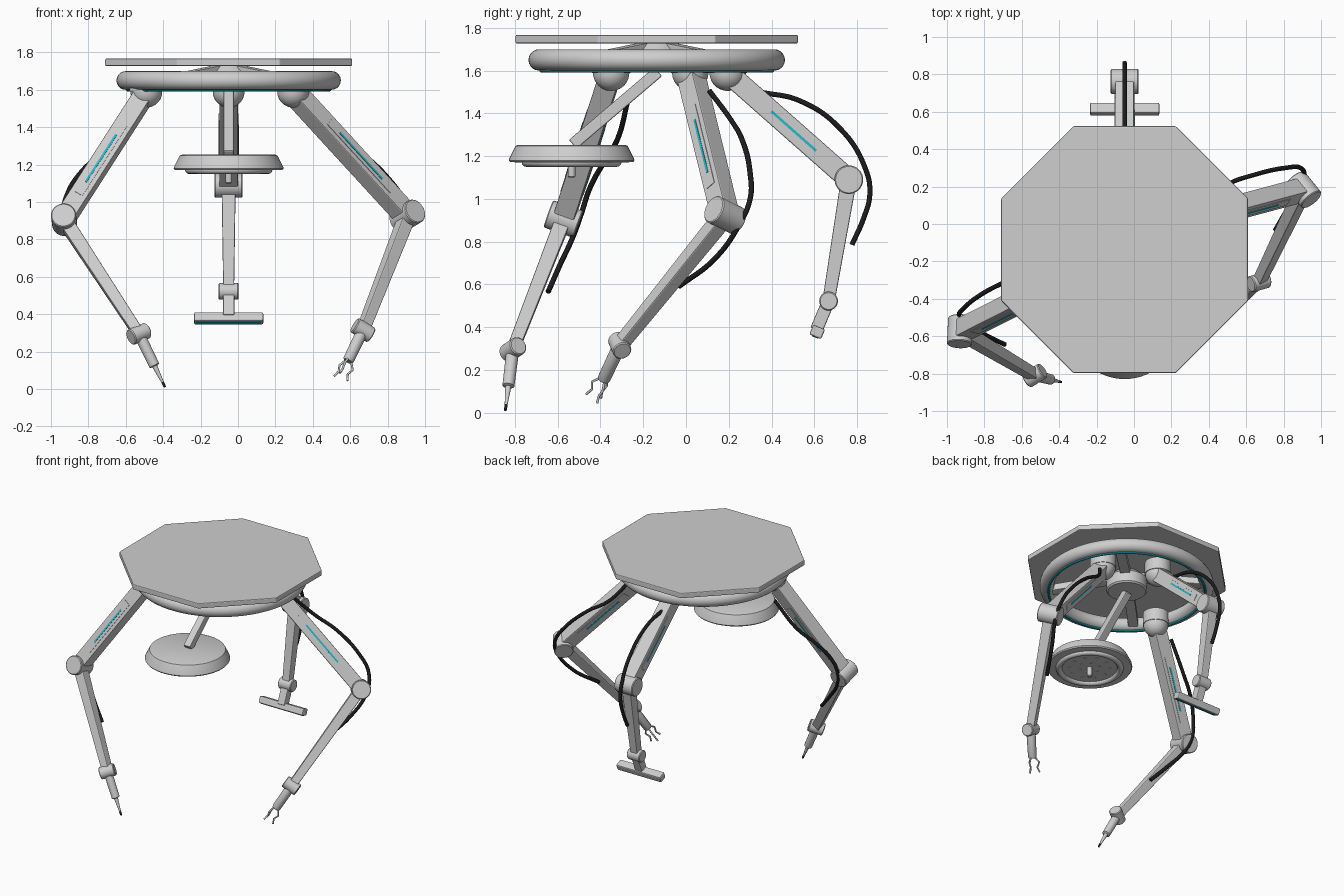
import bpy, bmesh, math
from mathutils import Vector, Matrix

if "Cube" in bpy.data.objects:
    bpy.data.objects.remove(bpy.data.objects["Cube"])

V = Vector


def material(name, rgb):
    m = bpy.data.materials.new(name)
    m.diffuse_color = (*rgb, 1)
    m.use_nodes = True
    m.node_tree.nodes["Principled BSDF"].inputs["Base Color"].default_value = m.diffuse_color
    return m


SHELL = material("light_grey", (0.62, 0.62, 0.62))
GLOW = material("cyan", (0.02, 0.48, 0.58))
BLACK = material("black", (0.012, 0.012, 0.012))


def finish(name, bm, mat, smooth=True, bevel=0):
    bmesh.ops.recalc_face_normals(bm, faces=bm.faces)
    me = bpy.data.meshes.new(name)
    bm.to_mesh(me)
    bm.free()
    me.materials.append(mat)
    ob = bpy.data.objects.new(name, me)
    bpy.context.collection.objects.link(ob)
    bpy.ops.object.select_all(action='DESELECT')
    bpy.context.view_layer.objects.active = ob
    ob.select_set(True)
    if bevel:
        mod = ob.modifiers.new("bevel", 'BEVEL')
        mod.width, mod.segments = bevel, 2
    if smooth:
        bpy.ops.object.shade_smooth_by_angle(angle=math.radians(35))
    return ob


def frame(a, d, side):
    """Matrix at a with z along d and x along side."""
    z = d.normalized()
    x = (side - z * side.dot(z)).normalized()
    y = z.cross(x)
    return Matrix.Translation(a) @ Matrix((x, y, z)).transposed().to_4x4()


def beam(name, a, b, side, w0, w1, h0=None, h1=None, mat=SHELL, bevel=0.006):
    """Tapered box from a to b; w is measured along side."""
    h0, h1 = h0 or w0, h1 or w1
    bm = bmesh.new()
    bmesh.ops.create_cube(bm, size=1)
    length = (b - a).length
    for v in bm.verts:
        w, h = (w1, h1) if v.co.z > 0 else (w0, h0)
        v.co = V((v.co.x * w, v.co.y * h, (v.co.z + 0.5) * length))
    bm.transform(frame(a, b - a, side))
    return finish(name, bm, mat, False, bevel)


def lathe(name, profile, origin, axis=V((0, 0, 1)), seg=48, mat=SHELL, closed=False):
    """Spin (radius, height) points round an axis."""
    bm = bmesh.new()
    pts = profile + [profile[0]] if closed else profile
    vs = [bm.verts.new((r, 0, z)) for r, z in pts]
    es = [bm.edges.new(p) for p in zip(vs, vs[1:])]
    bmesh.ops.spin(bm, geom=vs + es, cent=(0, 0, 0), axis=(0, 0, 1), angle=math.tau,
                   steps=seg, use_duplicate=False)
    bmesh.ops.remove_doubles(bm, verts=bm.verts, dist=1e-5)
    side = V((1, 0, 0)) if abs(axis.normalized().x) < 0.9 else V((0, 1, 0))
    bm.transform(frame(origin, axis, side))
    return finish(name, bm, mat)


def circle(major, minor, n):
    return [(major + minor * math.cos(i * math.tau / n), minor * math.sin(i * math.tau / n))
            for i in range(n)]


def joint(name, c, axis, r, length):
    h, b = length / 2, 0.005
    lathe(name, [(0, -h), (r - b, -h), (r, -h + b), (r, h - b), (r - b, h), (0, h)], c, axis, 32)


def tube(name, pts, r, mat, kind='BEZIER'):
    cu = bpy.data.curves.new(name, 'CURVE')
    cu.dimensions, cu.bevel_depth, cu.bevel_resolution = '3D', r, 3
    cu.resolution_u, cu.use_fill_caps = 8, True
    sp = cu.splines.new(kind)
    if kind == 'BEZIER':
        sp.bezier_points.add(len(pts) - 1)
        for p, co in zip(sp.bezier_points, pts):
            p.co = co
            p.handle_left_type = p.handle_right_type = 'AUTO'
    else:
        sp.points.add(len(pts) - 1)
        for p, co in zip(sp.points, pts):
            p.co = (*co, 1)
    cu.materials.append(mat)
    ob = bpy.data.objects.new(name, cu)
    bpy.context.collection.objects.link(ob)
    bpy.ops.object.select_all(action='DESELECT')
    bpy.context.view_layer.objects.active = ob
    ob.select_set(True)
    bpy.ops.object.convert(target='MESH')


C = V((-0.05, -0.137, 0))

# Ceiling plate
bm = bmesh.new()
bmesh.ops.create_cone(bm, cap_ends=True, segments=8, radius1=0.66 / math.cos(math.pi / 8),
                      radius2=0.66 / math.cos(math.pi / 8), depth=0.04)
bm.transform(Matrix.Translation(C + V((0, 0, 1.747))) @ Matrix.Rotation(math.pi / 8, 4, 'Z'))
finish("ceiling_plate", bm, SHELL, False, 0.006)

# Ring, light strip, hub and spokes
lathe("ring", circle(0.55, 0.05, 20), C + V((0, 0, 1.65)), seg=80, closed=True)
lathe("ring_light", circle(0.54, 0.009, 8), C + V((0, 0, 1.6)), seg=80, mat=GLOW, closed=True)
lathe("hub", [(0, 1.6), (0.13, 1.6), (0.14, 1.61), (0.14, 1.69), (0.1, 1.73), (0, 1.73)], C)
for k in range(4):
    a = math.radians(45 + 90 * k)
    d = V((math.cos(a), math.sin(a), 0))
    beam("spoke", C + d * 0.05 + V((0, 0, 1.71)), C + d * 0.53 + V((0, 0, 1.64)),
         V((-d.y, d.x, 0)), 0.07, 0.07, 0.05, 0.05)

# Arms: shoulder, elbow, wrist, tool end, cable path
arms = [
    ("left", V((-0.49, -0.35, 1.59)), V((-0.93, -0.573, 0.905)), V((-0.53, -0.81, 0.295)),
     V((-0.39, -0.845, 0.01)),
     [(-0.56, -0.27, 1.47), (-0.71, -0.32, 1.28), (-0.83, -0.385, 1.17), (-0.91, -0.45, 1.05),
      (-0.935, -0.49, 0.93), (-0.9, -0.53, 0.82), (-0.8, -0.59, 0.69), (-0.69, -0.645, 0.565)]),
    ("right", V((0.295, 0.02, 1.59)), V((0.905, 0.183, 0.925)), V((0.668, -0.31, 0.315)),
     V((0.545, -0.43, 0.06)),
     [(0.4, 0.11, 1.505), (0.5, 0.21, 1.37), (0.65, 0.265, 1.27), (0.81, 0.3, 1.12),
      (0.89, 0.3, 1.0), (0.91, 0.25, 0.88), (0.85, 0.135, 0.72), (0.755, -0.033, 0.59)]),
    ("back", V((-0.05, 0.195, 1.59)), V((-0.05, 0.762, 1.09)), V((-0.05, 0.667, 0.522)),
     V((-0.05, 0.594, 0.35)),
     [(-0.05, 0.345, 1.5), (-0.05, 0.53, 1.46), (-0.05, 0.72, 1.33), (-0.05, 0.84, 1.14),
      (-0.05, 0.86, 1.02), (-0.05, 0.83, 0.907), (-0.05, 0.776, 0.785)]),
]
for name, sh, el, wr, tip, cable in arms:
    axis = (el - sh).cross(wr - el).normalized()
    waxis = (wr - el).cross(tip - wr).normalized()
    # Shoulder socket with a domed underside
    dome = [(0.085 * math.sin(i * math.pi / 20), -0.085 * math.cos(i * math.pi / 20))
            for i in range(11)]
    lathe(name + "_shoulder", dome + [(0.09, 0), (0.09, 0.09), (0, 0.09)], sh)
    beam(name + "_upper_arm", sh, el, axis, 0.1, 0.1)
    joint(name + "_elbow", el, axis, 0.067, 0.15)
    beam(name + "_forearm", el, wr, axis, 0.075, 0.058)
    joint(name + "_wrist", wr, waxis, 0.044, 0.107)
    # Side panels and light strips on the upper arm
    for s in (-1, 1):
        off = axis * 0.05 * s
        beam(name + "_panel", sh.lerp(el, 0.27) + off, sh.lerp(el, 0.82) + off, axis,
             0.006, 0.006, 0.05, 0.05, bevel=0)
        off = axis * 0.053 * s
        beam(name + "_panel_light", sh.lerp(el, 0.36) + off, sh.lerp(el, 0.73) + off, axis,
             0.005, 0.005, 0.012, 0.012, GLOW, 0)
    tube(name + "_cable", cable, 0.0125, BLACK)

    d = (tip - wr).normalized()
    n = (tip - wr).length
    if name == "left":
        # Needle tool
        lathe("needle_body", [(0, 0), (0.03, 0), (0.028, 0.19), (0.014, 0.195),
                              (0.006, n - 0.02), (0, n - 0.02)], wr, d, 24)
        lathe("needle_tip", [(0, n - 0.03), (0.008, n - 0.03), (0.006, n), (0, n)],
              wr, d, 16, BLACK)
    elif name == "right":
        # Three-finger gripper
        lathe("gripper_body", [(0, 0), (0.032, 0), (0.03, 0.19), (0.024, 0.2), (0, 0.2)], wr, d, 24)
        m = frame(wr, d, waxis)
        for k in range(3):
            q = m @ Matrix.Rotation(k * math.tau / 3, 4, 'Z')
            tube("gripper_finger", [q @ V((r, 0, z)) for r, z in
                 ((0.015, 0.19), (0.045, 0.23), (0.03, 0.265), (0.045, 0.3))],
                 0.006, SHELL, 'POLY')
    else:
        # Wide bar tool
        X = V((1, 0, 0))
        beam("bar_link", wr, tip - d * 0.04, X, 0.06, 0.06)
        off = X * 0.185
        c = tip - d * 0.03 + V((0, 0.008, 0))
        beam("bar_tool", c - off, c + off, d, 0.05, 0.05, 0.06, 0.06, bevel=0.008)
        c += d * 0.026
        beam("bar_light", c - off * 0.94, c + off * 0.94, d, 0.004, 0.004, 0.03, 0.03, GLOW, 0)

# Lamp: boom, dish, rim, lens and handle
L = V((-0.05, -0.535, 0))
beam("lamp_boom", V((-0.05, -0.13, 1.595)), V((-0.05, -0.53, 1.255)), V((1, 0, 0)), 0.055, 0.055)
lathe("lamp_dish", [(0, 1.253), (0.25, 1.253), (0.262, 1.248), (0.292, 1.188), (0.294, 1.18),
                    (0.288, 1.172), (0.225, 1.17), (0, 1.17)], L, seg=64)
lathe("lamp_rim", circle(0.212, 0.022, 12), L + V((0, 0, 1.172)), seg=64, closed=True)
lathe("lamp_handle", [(0, 1.175), (0.018, 1.175), (0.018, 1.105), (0.013, 1.1), (0, 1.1)], L, seg=20)
for n, r in ((6, 0.07), (10, 0.14)):
    for i in range(n):
        a = i * math.tau / n
        lathe("lamp_bulb", [(0, 0.003), (0.009, 0.003), (0.008, -0.004), (0, -0.004)],
              L + V((r * math.cos(a), r * math.sin(a), 1.17)), seg=10)
